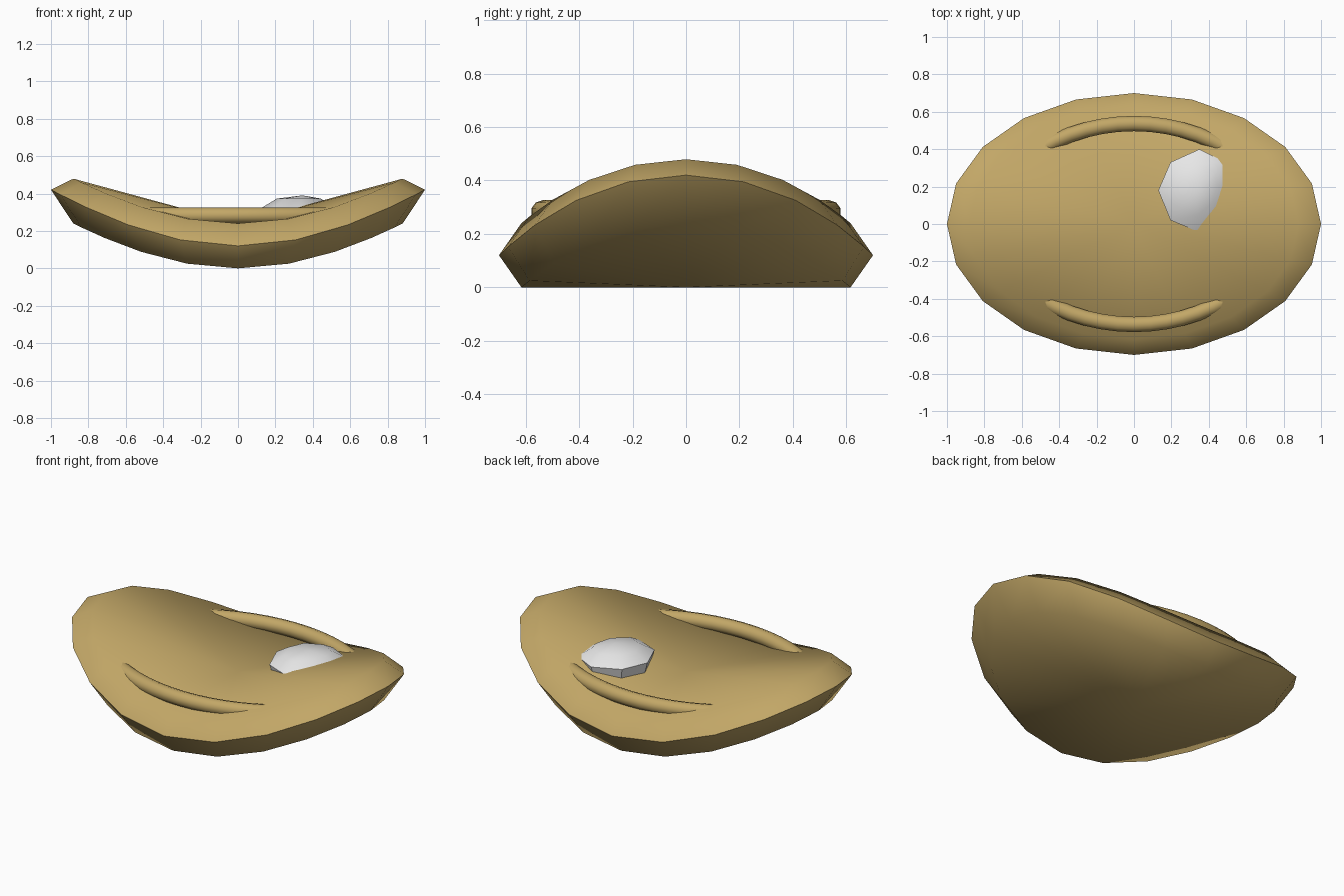
import bpy, bmesh, math
from math import sin, cos, pi

if "Cube" in bpy.data.objects:
    bpy.data.objects.remove(bpy.data.objects["Cube"], do_unlink=True)


def material(name, rgb):
    m = bpy.data.materials.new(name)
    m.use_nodes = True
    m.diffuse_color = (*rgb, 1)
    bsdf = m.node_tree.nodes["Principled BSDF"]
    bsdf.inputs["Base Color"].default_value = (*rgb, 1)
    bsdf.inputs["Roughness"].default_value = 0.8
    return m


tan = material("golden tan", (0.54, 0.385, 0.135))
white = material("cream white", (0.9, 0.9, 0.9))


def finish(name, bm, mat, angle):
    bmesh.ops.recalc_face_normals(bm, faces=bm.faces)
    mesh = bpy.data.meshes.new(name)
    bm.to_mesh(mesh)
    bm.free()
    mesh.materials.append(mat)
    ob = bpy.data.objects.new(name, mesh)
    bpy.context.collection.objects.link(ob)
    bpy.ops.object.select_all(action="DESELECT")
    ob.select_set(True)
    bpy.context.view_layer.objects.active = ob
    bpy.ops.object.shade_smooth_by_angle(angle=math.radians(angle))
    return ob


def bridge(bm, a, b):
    n = len(a)
    for i in range(n):
        j = (i + 1) % n
        bm.faces.new((a[i], a[j], b[j], b[i]))


def stack(rings, bottom, top):
    """Closed solid: rings of points from low to high, with a fan at each end."""
    bm = bmesh.new()
    loops = [[bm.verts.new(p) for p in ring] for ring in rings]
    for a, b in zip(loops, loops[1:]):
        bridge(bm, a, b)
    for loop, tip in ((loops[0], bottom), (loops[-1], top)):
        v = bm.verts.new(tip)
        for i in range(len(loop)):
            bm.faces.new((loop[i], loop[(i + 1) % len(loop)], v))
    return bm


# Curved shell: oval slab with a bevelled rim, both ends bent upward
def bend(x):
    return 0.34 * x * x - 0.04 * x ** 4


def oval(scale, z, n=20):
    pts = []
    for i in range(n):
        t = 2 * pi * i / n
        x, y = scale * cos(t), 0.7 * scale * sin(t)
        pts.append((x, y, z + bend(x)))
    return pts


shell = stack([oval(0.88, 0), oval(1, 0.12), oval(0.88, 0.24)],
              (0, 0, 0), (0, 0, 0.24))
finish("curved_shell", shell, tan, 65)


# Level arched ridges that sink into the rising shell at their ends
def ridge(name, side, steps=12, sides=10, radius=0.043):
    bm = bmesh.new()
    loops = []
    for i in range(steps + 1):
        a = math.radians(-30 + 60 * i / steps)
        loop = []
        for k in range(sides):
            t = 2 * pi * (k + 0.5) / sides
            r = 1 + radius * cos(t)
            loop.append(bm.verts.new((r * sin(a), side * (r * cos(a) - 0.463),
                                      0.283 + radius * sin(t))))
        loops.append(loop)
    for a, b in zip(loops, loops[1:]):
        bridge(bm, a, b)
    bm.faces.new(loops[0])
    bm.faces.new(loops[-1])
    finish(name, bm, tan, 60)


ridge("back_ridge", 1)
ridge("front_ridge", -1)

# Flattened irregular dollop resting on the upper face
outline = [(0.13, 0.18), (0.195, 0.02), (0.34, -0.04), (0.47, 0.07),
           (0.51, 0.21), (0.49, 0.33), (0.35, 0.40), (0.195, 0.33)]
cx, cy = 0.335, 0.185


def blob(scale, z):
    return [(cx + scale * (x - cx), cy + scale * (y - cy), z) for x, y in outline]


dollop = stack([blob(0.9, 0.25), blob(1, 0.326), blob(0.62, 0.373)],
               (cx, cy, 0.23), (cx + 0.01, cy, 0.39))
finish("cream_dollop", dollop, white, 40)
